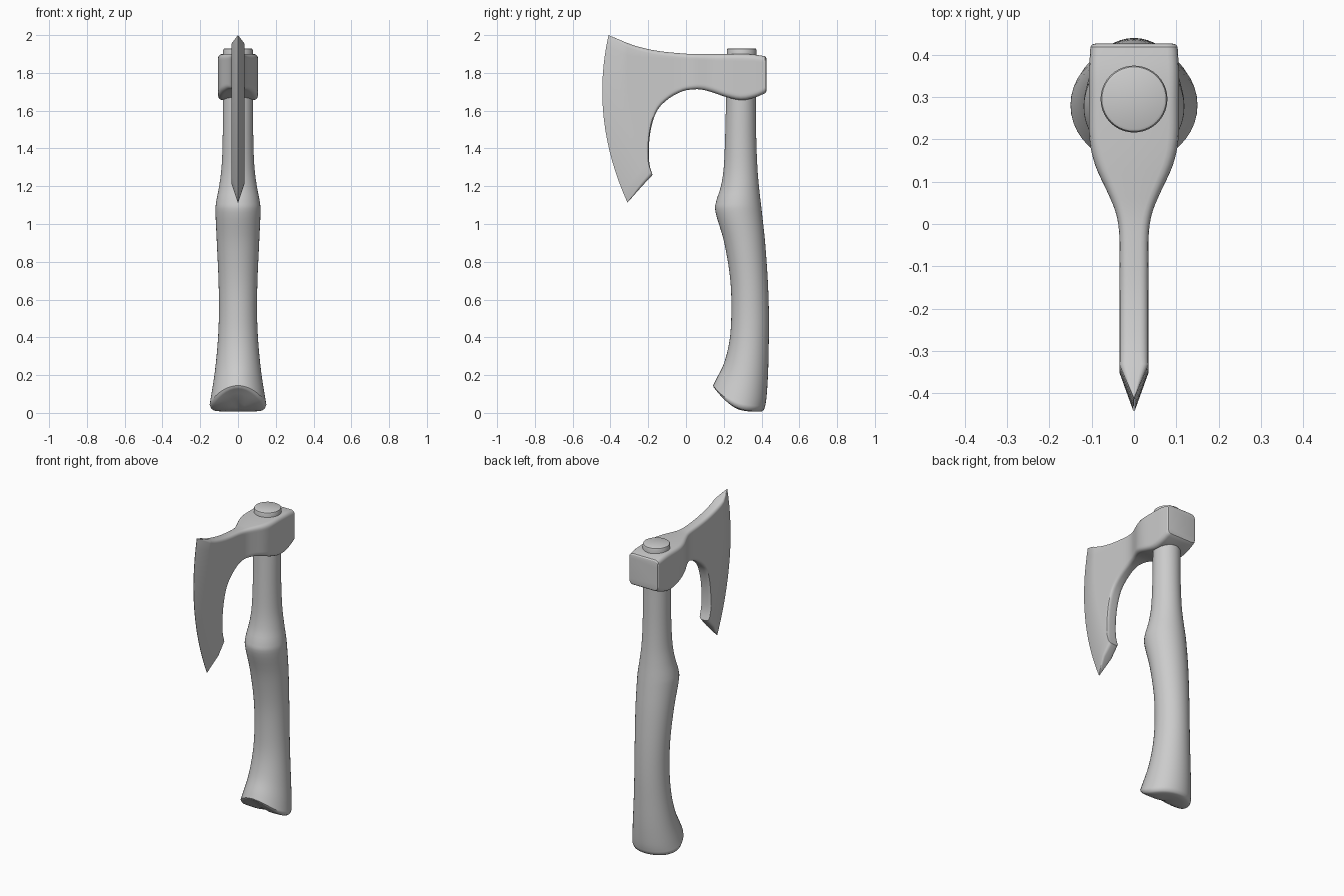
import bpy, bmesh, math


def smooth_rows(rows, steps):
    """Catmull-Rom interpolation of rows of section parameters."""
    out = []
    n = len(rows)
    for i in range(n - 1):
        a, b, c, d = rows[max(i - 1, 0)], rows[i], rows[i + 1], rows[min(i + 2, n - 1)]
        for s in range(steps):
            t = s / steps
            out.append([0.5 * (2 * q + (r - p) * t + (2 * p - 5 * q + 4 * r - w) * t * t
                               + (3 * q - p - 3 * r + w) * t ** 3)
                        for p, q, r, w in zip(a, b, c, d)])
    out.append(list(rows[-1]))
    return out


def loft(name, rings, angle):
    """Skin a list of closed rings and cap both ends."""
    bm = bmesh.new()
    vs = [[bm.verts.new(p) for p in ring] for ring in rings]
    n = len(vs[0])
    for a, b in zip(vs, vs[1:]):
        for i in range(n):
            j = (i + 1) % n
            bm.faces.new((a[i], a[j], b[j], b[i]))
    bm.faces.new(vs[0])
    bm.faces.new(vs[-1])
    bmesh.ops.recalc_face_normals(bm, faces=bm.faces)
    me = bpy.data.meshes.new(name)
    bm.to_mesh(me)
    bm.free()
    ob = bpy.data.objects.new(name, me)
    bpy.context.collection.objects.link(ob)
    bpy.ops.object.select_all(action='DESELECT')
    bpy.context.view_layer.objects.active = ob
    ob.select_set(True)
    bpy.ops.object.shade_smooth_by_angle(angle=math.radians(angle))
    return ob


# Handle: front z, front y, back z, back y, half width
def handle_ring(zf, yf, zb, yb, hw, n=40):
    ring = []
    for i in range(n):
        a = 2 * math.pi * i / n
        y = (yf + yb) / 2 + (yb - yf) / 2 * math.cos(a)
        u = (yb - y) / (yb - yf)
        ring.append((hw * math.sin(a), y, zb + (zf - zb) * u ** 3))
    return ring


shaft = smooth_rows([
    (1.65, .212, 1.65, .37, .08),
    (1.45, .207, 1.45, .372, .081),
    (1.30, .200, 1.30, .378, .087),
    (1.20, .185, 1.20, .386, .100),
    (1.12, .160, 1.12, .395, .115),
    (1.06, .157, 1.06, .402, .119),
    (0.90, .203, 0.90, .419, .112),
    (0.70, .235, 0.70, .433, .103),
    (0.52, .240, 0.52, .439, .101),
    (0.38, .230, 0.36, .438, .108),
    (0.26, .200, 0.20, .434, .124),
    (0.18, .160, 0.08, .426, .142),
    (0.145, .143, 0.03, .418, .150)], 4)
top = [(1.93, .225, 1.93, .365, .070), (1.927, .219, 1.927, .371, .076),
       (1.918, .216, 1.918, .374, .079), (1.88, .216, 1.88, .374, .079)]
butt = [(.135, .147, .014, .411, .144), (.128, .155, .008, .400, .134),
        (.105, .180, .007, .375, .100), (.055, .230, .012, .330, .050),
        (.032, .270, .020, .290, .010)]
loft("handle", [handle_ring(*r) for r in top + shaft + butt], 40)


# Axe head: top y, top z, bottom y, bottom z, half thickness, corner radius, bow
def head_ring(yt, zt, yb, zb, h, c, bow):
    length = math.hypot(yt - yb, zt - zb)
    c = min(c, h * 0.8)
    half = [(h - c + c * math.sin(a), (c - c * math.cos(a)) / length)
            for a in (k * math.pi / 8 for k in range(5))]
    lo = half[-1][1]
    side = [(h, lo + (1 - 2 * lo) * k / 16) for k in range(1, 16)]
    half = half + side + [(x, 1 - t) for x, t in reversed(half)]
    ring = half + [(-x, t) for x, t in reversed(half)]
    return [(x, yt + (yb - yt) * t - bow * 4 * t * (1 - t), zt + (zb - zt) * t)
            for x, t in ring]


body = smooth_rows([
    (.418, 1.888, .418, 1.692, .103, .025, 0),
    (.36, 1.897, .36, 1.668, .106, .025, 0),
    (.29, 1.90, .29, 1.656, .106, .025, 0),
    (.20, 1.90, .21, 1.673, .105, .025, 0),
    (.14, 1.90, .14, 1.697, .092, .025, 0),
    (.08, 1.90, .08, 1.712, .065, .023, 0),
    (.03, 1.90, .03, 1.712, .044, .02, 0),
    (-.02, 1.903, -.02, 1.702, .035, .02, 0),
    (-.10, 1.91, -.09, 1.665, .034, .02, 0),
    (-.16, 1.918, -.15, 1.605, .034, .02, .01),
    (-.21, 1.928, -.182, 1.52, .034, .02, .02),
    (-.25, 1.938, -.196, 1.42, .034, .02, .033),
    (-.28, 1.947, -.194, 1.32, .034, .02, .045),
    (-.305, 1.956, -.177, 1.26, .034, .02, .055)], 3)
poll = [(.426, 1.872, .426, 1.705, .09, .02, 0), (.424, 1.882, .424, 1.697, .099, .024, 0)]
edge = [(-.33, 1.966, -.235, 1.198, .034, .016, .06),
        (-.41, 2.0, -.31, 1.113, .001, .0005, .075)]
loft("axe_head", [head_ring(*r) for r in poll + body + edge], 30)
